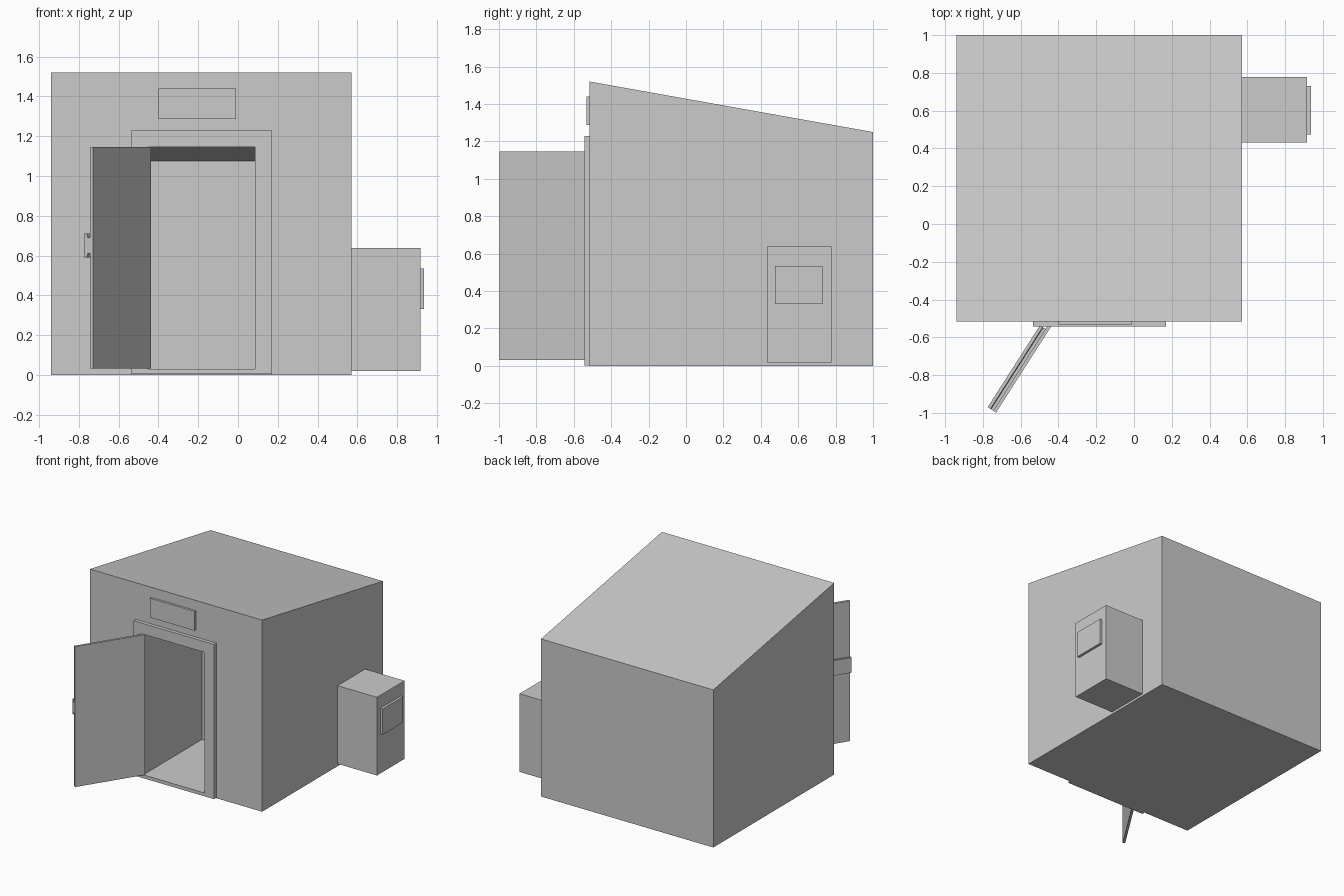
import bpy, bmesh
from mathutils import Matrix, Vector

if "Cube" in bpy.data.objects:
    bpy.data.objects.remove(bpy.data.objects["Cube"])


def make_object(name, bm):
    bmesh.ops.recalc_face_normals(bm, faces=bm.faces)
    mesh = bpy.data.meshes.new(name)
    bm.to_mesh(mesh)
    bm.free()
    obj = bpy.data.objects.new(name, mesh)
    bpy.context.collection.objects.link(obj)
    return obj


def prism(name, profile, x0, x1):
    """Extrude a (y, z) profile along x."""
    bm = bmesh.new()
    face = bm.faces.new([bm.verts.new((x0, y, z)) for y, z in profile])
    geom = bmesh.ops.extrude_face_region(bm, geom=[face])["geom"]
    verts = [v for v in geom if isinstance(v, bmesh.types.BMVert)]
    bmesh.ops.translate(bm, verts=verts, vec=(x1 - x0, 0, 0))
    return make_object(name, bm)


def box(name, x, y, z):
    return prism(name, [(y[0], z[0]), (y[1], z[0]), (y[1], z[1]), (y[0], z[1])], *x)


FRONT = -0.515

# Main shelter with a roof sloping to the back
body = prism("shelter_body", [(FRONT, 0), (1.0, 0), (1.0, 1.25), (FRONT, 1.52)], -0.94, 0.572)

# Door surround
frame = box("door_frame", (-0.535, 0.17), (-0.543, FRONT), (0.003, 1.23))

# Entry recess with a sloping ceiling, cut from the body and surround
recess = prism("recess_cutter", [(-0.7, 0.03), (0.19, 0.03), (0.19, 1.075),
                                 (FRONT, 1.145), (-0.7, 1.145)], -0.45, 0.085)
recess.hide_render = True
recess.hide_viewport = True
for obj in (body, frame):
    cut = obj.modifiers.new("entry", "BOOLEAN")
    cut.operation = "DIFFERENCE"
    cut.solver = "EXACT"
    cut.object = recess

# Sign plate above the door
box("sign_plate", (-0.40, -0.01), (-0.532, FRONT), (1.287, 1.44))

# Side cabinet and its raised panel
box("side_cabinet", (0.572, 0.917), (0.432, 0.777), (0.018, 0.638))
box("cabinet_panel", (0.917, 0.937), (0.475, 0.73), (0.33, 0.535))

# Open door and push bar: local x runs to the free edge, local y is inward
hinge, tip = Vector((-0.437, -0.54, 0)), Vector((-0.73, -0.998, 0))
along = (tip - hinge).normalized()
length = (tip - hinge).length
outward = Vector((along.y, -along.x, 0))
swing = Matrix((
    (along.x, outward.x, 0, hinge.x),
    (along.y, outward.y, 0, hinge.y),
    (0, 0, 1, 0),
    (0, 0, 0, 1)))
door = box("door", (0, length), (0, 0.018), (0.032, 1.145))
bar = prism("push_bar", [(0.018, 0.61), (0.032, 0.61), (0.036, 0.59), (0.053, 0.59),
                         (0.053, 0.71), (0.036, 0.71), (0.032, 0.69), (0.018, 0.69)],
            0.03, length)
for obj in (door, bar):
    obj.data.transform(swing)
    if swing.determinant() < 0:
        obj.data.flip_normals()
